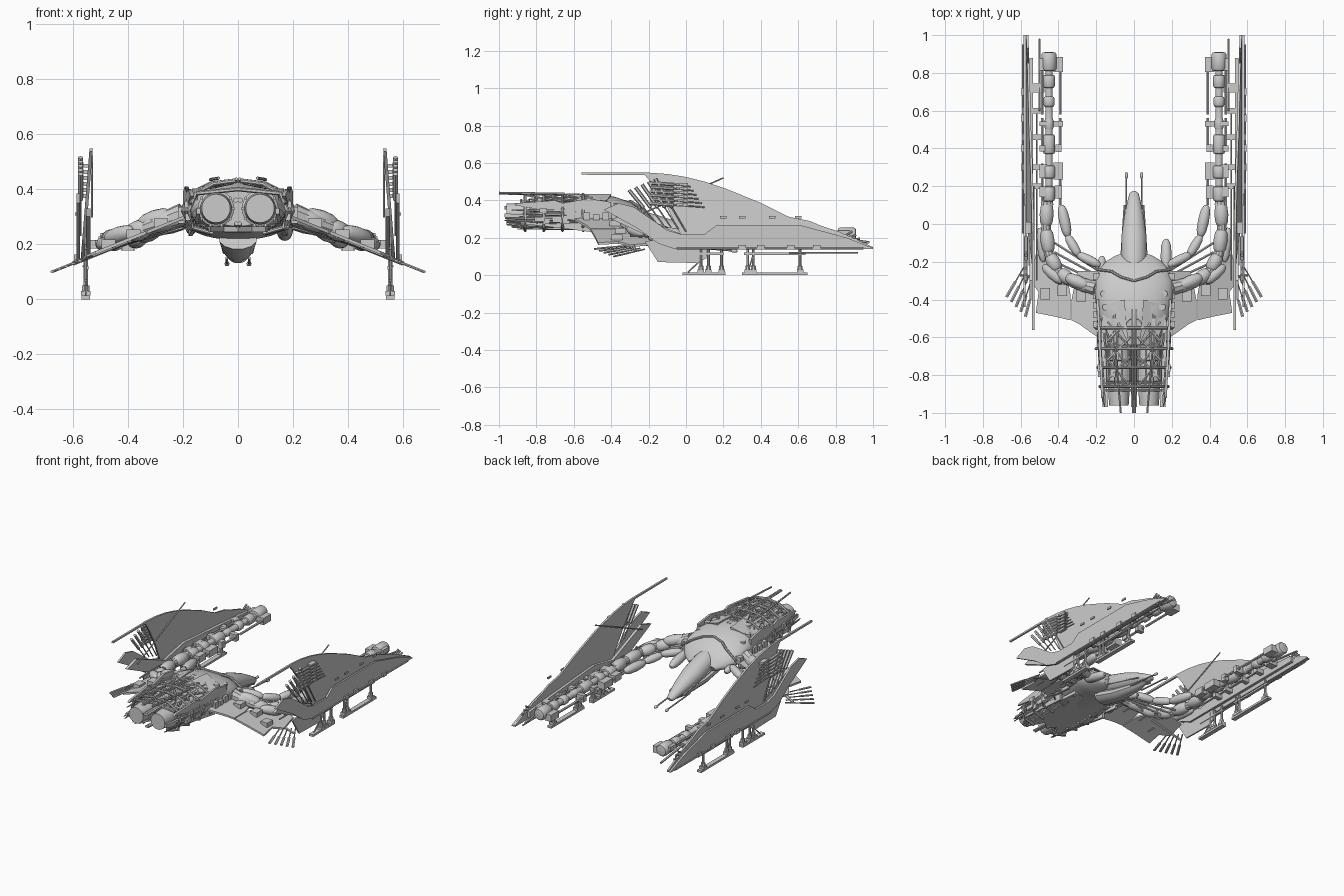
import bpy, bmesh, math, random
from mathutils import Vector as V

random.seed(4)


def part(name, bm, mirror=True, angle=35):
    bmesh.ops.recalc_face_normals(bm, faces=bm.faces)
    me = bpy.data.meshes.new(name)
    bm.to_mesh(me)
    bm.free()
    ob = bpy.data.objects.new(name, me)
    bpy.context.collection.objects.link(ob)
    bpy.ops.object.select_all(action='DESELECT')
    ob.select_set(True)
    bpy.context.view_layer.objects.active = ob
    bpy.ops.object.shade_smooth_by_angle(angle=math.radians(angle))
    if mirror:
        m = ob.modifiers.new("mirror", 'MIRROR')
        m.use_mirror_merge = False
    return ob


def sweep(bm, pts, radii, n=12):
    """Tube through pts; each radius is a number or (sideways, upward) pair."""
    pts = [V(p) for p in pts]
    rings = []
    for i, p in enumerate(pts):
        t = (pts[min(i + 1, len(pts) - 1)] - pts[max(i - 1, 0)]).normalized()
        u = t.cross(V((0, 0, 1)))
        u = u.normalized() if u.length > 1e-3 else V((1, 0, 0))
        w = u.cross(t)
        r = radii[i] if isinstance(radii, list) else radii
        a, b = r if isinstance(r, tuple) else (r, r)
        rings.append([bm.verts.new(p + u * a * math.cos(2 * math.pi * (k + .5) / n)
                                   + w * b * math.sin(2 * math.pi * (k + .5) / n)) for k in range(n)])
    for q, s in zip(rings, rings[1:]):
        for k in range(n):
            bm.faces.new((q[k], q[(k + 1) % n], s[(k + 1) % n], s[k]))
    bm.faces.new(rings[0][::-1])
    bm.faces.new(rings[-1])


def rod(bm, a, b, r=.006, n=6):
    sweep(bm, [a, b], r, n)


def box(bm, c, s):
    vs = bmesh.ops.create_cube(bm, size=1)['verts']
    for v in vs:
        v.co = V(c) + V([v.co[i] * s[i] for i in range(3)])


def slab(bm, poly, f, t):
    """Flat outline mapped to 3D by f, thickened by vector t."""
    a = [bm.verts.new(V(f(*p))) for p in poly]
    b = [bm.verts.new(v.co + V(t)) for v in a]
    bm.faces.new(a)
    bm.faces.new(b[::-1])
    for i in range(len(a)):
        j = (i + 1) % len(a)
        bm.faces.new((a[i], b[i], b[j], a[j]))


def bead(bm, a, b, r, n=14):
    """Long rounded pod from a to b."""
    a, b = V(a), V(b)
    st = [0, .06, .2, .5, .8, .94, 1]
    sweep(bm, [a.lerp(b, s) for s in st], [r * k for k in (.3, .6, .88, 1, .88, .6, .3)], n)


# tall side fins, leaning slightly inwards
fin = lambda y, z: (.572 - (z - .14) * .08, y, z)
bm = bmesh.new()
slab(bm, [(-.56, .548), (-.2, .548), (-.1, .541), (0, .525), (.1, .5), (.2, .467), (.3, .427), (.4, .386),
          (.5, .336), (.55, .312), (.66, .29), (.72, .265), (.82, .232), (1, .15), (1, .14), (.1, .14),
          (-.03, .22), (-.1, .36), (-.19, .5), (-.22, .535), (-.56, .537)], fin, (-.012, 0, 0))
part("tall_fin", bm)

# lower outer armour with swept tail
bm = bmesh.new()
slab(bm, [(-.44, .35), (-.36, .385), (-.28, .365), (-.1, .24), (-.03, .22), (.1, .22), (.16, .265), (.62, .265),
          (.75, .23), (.86, .2), (1, .145), (1, .14), (-.06, .14), (-.15, .17), (-.26, .25)],
     lambda y, z: (.574, y, z), (.012, 0, 0))
slab(bm, [(-.22, .18), (-.15, .07), (.06, .065), (.11, .09), (.11, .16), (-.1, .2)],
     lambda y, z: (.548, y, z), (.01, 0, 0))
slab(bm, [(-.4, .3), (-.1, .16), (.88, .16), (.88, .2), (.2, .25), (0, .21), (-.3, .33)],
     lambda y, z: (.535, y, z), (.018, 0, 0))
part("fin_armour", bm)

# trim rails, clips and spears on the fins
bm = bmesh.new()
rod(bm, (.588, -.05, .142), (.588, .95, .142), .005)
rod(bm, (.56, .55, .12), (.56, .92, .12), .005)
rod(bm, (.515, -.3, .21), (.515, .6, .21), .005)
rod(bm, (.5, .6, .225), (.5, .98, .175), .007)
rod(bm, (.53, -.3, .3), (.53, .2, .52), .004)
for y in (.2, .3, .46, .6):
    box(bm, (.588, y, .31), (.008, .035, .012))
    box(bm, (.586, y + .1, .15), (.02, .04, .025))
    box(bm, (.51, y, .2), (.06, .03, .03))
box(bm, (.51, .72, .2), (.07, .05, .03))
for y in (.89, .91, .93):
    rod(bm, (.56, .8, .18), (.56, y, .235 - (y - .89)), .006)
part("fin_trim", bm)

# feather blades fanned at the trailing edge of each fin
bm = bmesh.new()
for i in range(5):
    a, b = V((.572, -.16 + .04 * i, .28 - .012 * i)), V((.572, -.305 + .035 * i, .455 + .015 * i))
    sweep(bm, [a, a.lerp(b, .45), a.lerp(b, .47), b], [.004, .004, .01, .01], 6)
for i in range(6):
    z = .375 + .022 * i
    sweep(bm, [(.572, .1 - .015 * i, z - .012), (.572, -.06, z), (.572, -.07, z), (.572, -.19, z + .008)],
          [.004, .004, .011, .011], 8)
    box(bm, (.56, -.02, z), (.03, .06, .014))
part("fin_feathers", bm)

# landing skids
bm = bmesh.new()
for y0, y1, st in ((-.02, .21, (.08, .12, .19)), (.3, .65, (.33, .36, .61))):
    box(bm, (.553, (y0 + y1) / 2, .007), (.03, y1 - y0, .014))
    box(bm, (.553, (y0 + y1) / 2, .115), (.018, y1 - y0 - .02, .012))
    for y in st:
        sweep(bm, [(.553, y, .01), (.553, y, .05), (.553, y, .051), (.553, y, .15)], [.014, .014, .008, .008], 8)
        box(bm, (.553, y, .022), (.035, .035, .016))
    rod(bm, (.553, y0 + .03, .015), (.553, st[0] + .03, .11), .004)
part("landing_skids", bm)

# stepped cannon booms
bm = bmesh.new()
prof = [(.1, .025)]
for y0, y1, r in ((.12, .2, .032), (.24, .31, .034), (.37, .475, .033), (.5, .56, .024),
                  (.62, .675, .03), (.72, .79, .032), (.81, .91, .04)):
    prof += [(y0, .02), (y0 + .003, r * .85), (y0 + .012, r), (y1 - .012, r), (y1 - .003, r * .85), (y1, .02)]
sweep(bm, [(.45, y, .215) for y, r in prof], [r for y, r in prof], 16)
for y0, y1 in ((.1, .32), (.4, .56), (.58, .85)):
    rod(bm, (.39, y0, .2), (.39, y1, .2), .008)
    rod(bm, (.485, y0, .225), (.485, y1, .225), .007)
for y, l, w in ((.845, .08, .05), (.53, .03, .05), (.4, .04, .03), (.28, .09, .05), (.17, .07, .04)):
    box(bm, (.4, y, .2), (w, l, .045))
    box(bm, (.48, y, .225), (.04, l * .8, .03))
part("cannon_boom", bm)

# jointed arms from hull to boom
bm = bmesh.new()
path = [(.46, .12, .215), (.465, -.02, .215), (.45, -.16, .22), (.4, -.25, .235), (.32, -.31, .265), (.2, -.34, .31)]
sweep(bm, path, [.03, .026, .026, .026, .03, .04], 10)
for a, b in zip(path, path[1:]):
    bead(bm, a, b, .038)
for a, b, r in (((.385, .1, .21), (.35, -.07, .22), .03), ((.355, -.06, .22), (.29, -.17, .25), .026),
                ((.3, -.16, .25), (.18, -.22, .28), .026), ((.5, -.02, .2), (.48, -.2, .2), .025),
                ((.48, -.22, .22), (.38, -.31, .25), .03), ((.36, -.28, .27), (.24, -.33, .31), .035)):
    bead(bm, a, b, r)
for i in range(4):
    rod(bm, (.2, -.24 - .03 * i, .26 + .01 * i), (.42, -.1 - .05 * i, .2), .007)
for x, y in ((.47, -.37), (.38, -.35), (.28, -.38)):
    box(bm, (x, y, .27 - .4 * (x - .3)), (.05, .06, .03))
part("jointed_arm", bm)

# low sloping wing plates
wing = lambda x, y: (x, y, .25 - .4 * (x - .3))
bm = bmesh.new()
slab(bm, [(.16, -.62), (.22, -.58), (.29, -.53), (.33, -.51), (.33, -.4), (.3, -.25), (.16, -.25)], wing, (0, 0, .012))
slab(bm, [(.335, -.51), (.42, -.49), (.52, -.47), (.505, -.36), (.55, -.3), (.52, -.16), (.45, -.17),
          (.36, -.25), (.335, -.38)], wing, (0, 0, .012))
part("low_wing", bm)

# finger rods at the wing tips
bm = bmesh.new()
for i in range(5):
    a, b = V(wing(.53 + .012 * i, -.32 + .025 * i)), V(wing(.575 + .025 * i, -.49 + .026 * i))
    sweep(bm, [a, a.lerp(b, .5), a.lerp(b, .52), b], [.004, .004, (.009, .005), (.009, .005)], 6)
rod(bm, wing(.4, -.3), wing(.6, -.27), .008)
part("wing_fingers", bm)

# main hull, drooping towards the nose
bm = bmesh.new()
sec = [(-.17, .25, .1, .03), (-.2, .265, .15, .045), (-.25, .285, .19, .075), (-.32, .31, .21, .085),
       (-.4, .33, .205, .092), (-.48, .335, .19, .095), (-.56, .335, .16, .085), (-.64, .335, .12, .07)]
sweep(bm, [(0, y, z) for y, z, a, b in sec], [(a, b) for y, z, a, b in sec], 32)
part("main_hull", bm, False)

# drooping cockpit nose
bm = bmesh.new()
sec = [(-.34, .31, .03, .03), (-.27, .29, .055, .06), (-.18, .262, .068, .065), (-.06, .228, .066, .06),
       (.04, .2, .052, .045), (.11, .178, .037, .03), (.16, .16, .025, .02), (.172, .155, .012, .01)]
sweep(bm, [(0, y, z) for y, z, a, b in sec], [(a, b) for y, z, a, b in sec], 24)
sweep(bm, [(0, -.3, .22), (0, -.15, .18), (0, .03, .155), (0, .12, .15)],
      [(.07, .04), (.055, .04), (.035, .025), (.015, .01)], 12)
part("cockpit_nose", bm, False)
bm = bmesh.new()
rod(bm, (.042, .02, .15), (.04, .26, .13), .005)
bead(bm, (.04, .24, .13), (.04, .275, .128), .009)
rod(bm, (.07, -.22, .25), (.05, .1, .17), .006)
sweep(bm, [(.2, -.24, .31), (.12, -.25, .365), (.07, -.28, .385), (0, -.3, .395)], .008, 8)
part("nose_probes", bm)

# side gun pods: the right one is longer
bm = bmesh.new()
bead(bm, (.17, -.26, .27), (.17, -.08, .23), .03)
bead(bm, (-.17, -.26, .27), (-.17, -.17, .25), .022)
part("gun_pods", bm, False)

# twin engines with hollow ringed nozzles
bm = bmesh.new()
prof = [(-.5, .05), (-.56, .06), (-.6, .06), (-.605, .05), (-.64, .05), (-.645, .064), (-.72, .064), (-.725, .054),
        (-.76, .054), (-.765, .066), (-.83, .066), (-.835, .058), (-.87, .058), (-.96, .052), (-.96, .044),
        (-.9, .042), (-.9, .03), (-.93, .028), (-.93, .018), (-.91, .012)]
sweep(bm, [(.08, y, .33) for y, r in prof], [r for y, r in prof], 28)
for k in range(10):
    a = k * math.pi / 5
    x, z = .08 + .064 * math.cos(a), .33 + .064 * math.sin(a)
    rod(bm, (x, -.55, z), (x, -.86, z), .006)
part("engine", bm)

# frame around the engines: arches, spine and cross bars
bm = bmesh.new()
for y, k in ((-.55, 1), (-.66, 1), (-.76, .95), (-.86, .9)):
    sweep(bm, [(.1 * k, y, .24), (.18 * k, y, .26), (.2 * k, y, .32), (.17 * k, y, .385), (.1 * k, y, .42),
               (0, y, .432)], .009, 8)
rod(bm, (.01, -.45, .425), (.006, -1, .437), .006)
rod(bm, (.01, -.45, .25), (.006, -.96, .275), .008)
rod(bm, (.008, -.5, .36), (.008, -.97, .36), .01)
for y in (-.84, -.88):
    rod(bm, (0, y, .4), (.15, y, .385), .008)
for i in range(3):
    rod(bm, (.02, -.5 - .1 * i, .425), (.14, -.62 - .1 * i, .4), .008)
    rod(bm, (.14, -.52 - .1 * i, .4), (.02, -.66 - .1 * i, .43), .006)
part("engine_frame", bm)

# ragged side cowlings, spikes and pipes
bm = bmesh.new()
slab(bm, [(-.4, .39), (-.52, .41), (-.66, .385), (-.7, .4), (-.9, .385), (-.92, .375), (-.78, .35), (-.72, .33),
          (-.62, .3), (-.5, .27), (-.4, .26)], lambda y, z: (.2 + (y + .4) * .05, y, z), (-.014, 0, 0))
slab(bm, [(-.5, .3), (-.7, .315), (-.97, .33), (-.97, .31), (-.9, .295), (-.88, .275), (-.7, .255), (-.5, .23)],
     lambda y, z: (.185 + (y + .4) * .06, y, z), (-.014, 0, 0))
slab(bm, [(.05, -.4), (.13, -.42), (.17, -.5), (.13, -.6), (.08, -.52), (.03, -.64)],
     lambda x, y: (x, y, .438 - x * x * 2), (0, 0, -.015))
slab(bm, [(0, -.4), (.14, -.4), (.16, -.6), (.1, -.9), (.05, -.8), (0, -.85)],
     lambda x, y: (x, y, .245), (0, 0, .02))
for i in range(26):
    a = random.uniform(-.9, 1.15)
    x, z = .185 * math.cos(a), .325 + .095 * math.sin(a)
    y0, y1 = random.uniform(-.6, -.45), random.uniform(-.98, -.7)
    sweep(bm, [(x, y0, z), (x * .98, (y0 + y1) / 2, z), (x * .92, y1, z + .005)], [.011, .009, .003], 6)
    box(bm, (x, random.uniform(-.8, -.45), z), (.025, random.uniform(.03, .07), .025))
rod(bm, (.1, -.65, .435), (.07, -1, .44), .006)
part("engine_cowling", bm)

# hatches and bolts on the hull top
bm = bmesh.new()
for x, y, z in ((.16, -.37, .375), (.15, -.44, .395), (.1, -.34, .378)):
    rod(bm, (x, y, z - .02), (x, y, z + .008), .018, 12)
for i in range(6):
    box(bm, (.2, -.28 - .05 * i, .3 + .01 * (i % 2)), (.035, .035, .05))
part("hull_fittings", bm)
